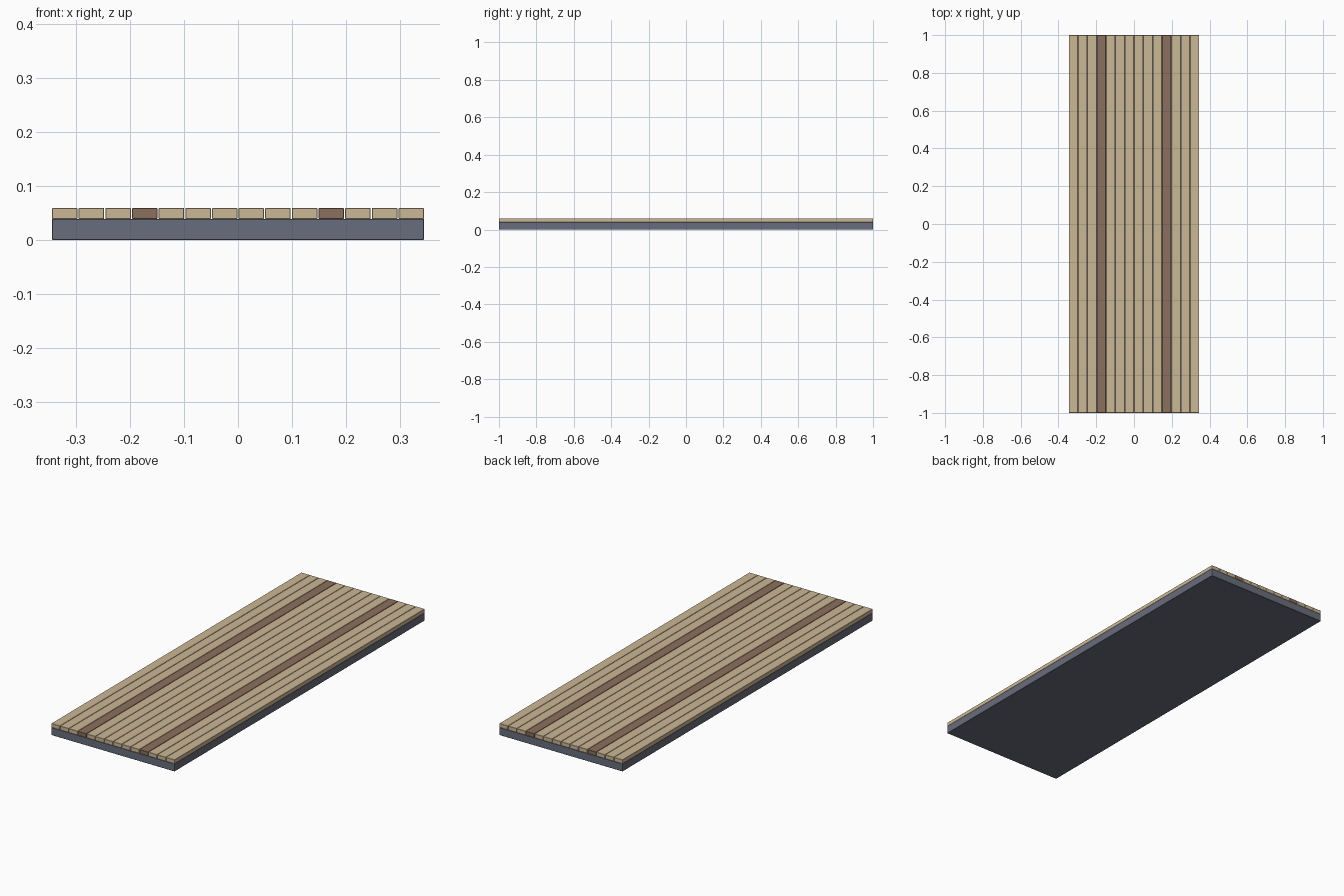
import bpy

if "Cube" in bpy.data.objects:
    bpy.data.objects.remove(bpy.data.objects["Cube"])

def material(name, rgb):
    m = bpy.data.materials.new(name)
    m.diffuse_color = (*rgb, 1)
    m.use_nodes = True
    m.node_tree.nodes["Principled BSDF"].inputs["Base Color"].default_value = m.diffuse_color
    return m

def box(name, x0, x1, z0, z1, mat, bevel):
    bpy.ops.mesh.primitive_cube_add(size=1, location=((x0 + x1) / 2, 0, (z0 + z1) / 2))
    o = bpy.context.object
    o.name = name
    o.scale = (x1 - x0, 2.0, z1 - z0)
    bpy.ops.object.transform_apply(location=False, rotation=False, scale=True)
    b = o.modifiers.new("edge_bevel", 'BEVEL')
    b.width = bevel
    b.segments = 1
    o.data.materials.append(mat)
    return o

pale = material("pale_wood", (0.60, 0.48, 0.30))
dark = material("dark_wood", (0.26, 0.16, 0.11))
slate = material("slate", (0.14, 0.155, 0.20))

HALF, COUNT, GAP = 0.345, 14, 0.002
WIDTH = (2 * HALF - GAP * (COUNT - 1)) / COUNT

# Solid base slab
box("base_slab", -HALF, HALF, 0.0, 0.039, slate, 0.001)

# Lengthwise planks, with two dark ones
for i in range(COUNT):
    x = -HALF + i * (WIDTH + GAP)
    is_dark = i in (3, 10)
    box(f"{'dark' if is_dark else 'pale'}_plank_{i + 1}", x, x + WIDTH,
        0.039, 0.059, dark if is_dark else pale, 0.001)
